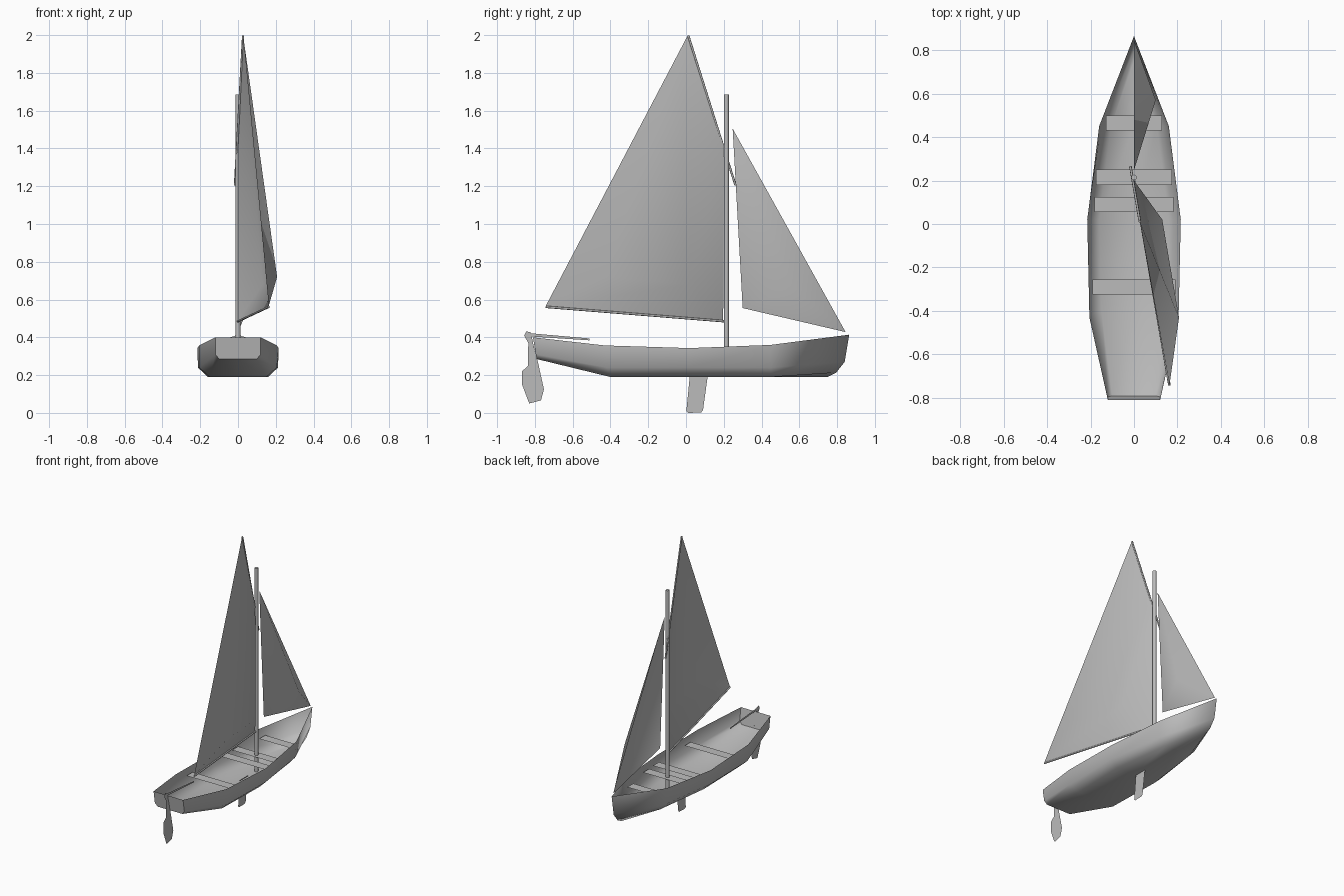
import bpy
import math
from mathutils import Vector

cube = bpy.data.objects.get("Cube")
if cube:
    bpy.data.objects.remove(cube, do_unlink=True)

GREY = (0.5, 0.5, 0.5, 1)
grey = bpy.data.materials.new("plain grey")
grey.use_nodes = True
grey.diffuse_color = GREY
grey.node_tree.nodes["Principled BSDF"].inputs["Base Color"].default_value = GREY


def finish(obj, angle=None):
    obj.data.materials.clear()
    obj.data.materials.append(grey)
    if angle:
        bpy.ops.object.select_all(action="DESELECT")
        obj.select_set(True)
        bpy.context.view_layer.objects.active = obj
        bpy.ops.object.shade_smooth_by_angle(angle=math.radians(angle))
    return obj


def mesh_object(name, verts, faces, angle=None):
    mesh = bpy.data.meshes.new(name)
    mesh.from_pydata(verts, [], faces)
    mesh.validate()
    obj = bpy.data.objects.new(name, mesh)
    bpy.context.collection.objects.link(obj)
    return finish(obj, angle)


def rod(name, start, end, radius, sides=8):
    a, b = Vector(start), Vector(end)
    bpy.ops.mesh.primitive_cylinder_add(vertices=sides, radius=radius, depth=(b - a).length,
                                        location=(a + b) / 2)
    obj = bpy.context.object
    obj.name = name
    obj.rotation_mode = "QUATERNION"
    obj.rotation_quaternion = (b - a).to_track_quat("Z", "Y")
    return finish(obj, 50)


def centre_plate(name, outline):
    # Thin sheet standing on the centreline, given as (y, z) points
    return mesh_object(name, [(0, y, z) for y, z in outline], [list(range(len(outline)))])


# Hull: half sections from keel to gunwale, mirrored into an open shell
sections = [
    [(0, -0.79, 0.285), (0.1, -0.79, 0.285), (0.12, -0.795, 0.31), (0.12, -0.81, 0.40)],
    [(0, -0.40, 0.19), (0.15, -0.40, 0.19), (0.205, -0.42, 0.24), (0.205, -0.43, 0.357)],
    [(0, 0.02, 0.19), (0.16, 0.02, 0.19), (0.212, 0.02, 0.24), (0.215, 0.02, 0.343)],
    [(0, 0.45, 0.19), (0.105, 0.45, 0.19), (0.15, 0.45, 0.24), (0.16, 0.45, 0.36)],
    [(0, 0.75, 0.19), (0, 0.795, 0.213), (0, 0.84, 0.27), (0, 0.864, 0.414)],
]
verts, faces = [], []
for half in sections:
    verts += [(-x, y, z) for x, y, z in reversed(half[1:])] + half
ring = 7
for s in range(len(sections) - 1):
    for i in range(ring - 1):
        a = s * ring + i
        faces.append((a, a + 1, a + ring + 1, a + ring))
faces.append(tuple(reversed(range(ring))))
hull = mesh_object("hull", verts, faces, 60)
# Weld the two sides together along the stem
weld = hull.modifiers.new("weld_stem", "WELD")
weld.merge_threshold = 0.0005

# Benches across the hull
for i, (y, half) in enumerate([(0.465, 0.128), (0.215, 0.174), (0.09, 0.182), (-0.29, 0.19)]):
    mesh_object(f"bench_{i + 1}",
                [(-half, y - 0.035, 0.31), (half, y - 0.035, 0.31),
                 (half, y + 0.035, 0.31), (-half, y + 0.035, 0.31)], [(0, 1, 2, 3)])

# Spars
peak, clew = (0.027, 0.01, 2.0), (0.163, -0.742, 0.567)
rod("mast", (0, 0.214, 0.19), (0, 0.214, 1.685), 0.013, 12)
rod("boom", (0, 0.2, 0.485), (0.163, -0.742, 0.561), 0.006)
rod("gaff", (-0.016, 0.262, 1.205), (0.027, 0.012, 1.997), 0.006)

# Mainsail: four corners and two belly points
mesh_object("mainsail",
            [(0, 0.197, 0.49), (0, 0.2, 1.40), peak, clew, (0.207, -0.43, 0.72), (0.13, 0.02, 0.68)],
            [(0, 5, 1), (1, 5, 2), (2, 5, 4), (2, 4, 3), (3, 4, 5), (3, 5, 0)], 80)

# Foresail: three corners and one belly point
mesh_object("foresail",
            [(0, 0.247, 1.505), (0, 0.30, 0.555), (0, 0.845, 0.428), (0.1, 0.57, 0.66)],
            [(0, 1, 3), (1, 2, 3), (2, 0, 3)], 80)

# Steering gear and keel plate
centre_plate("rudder", [(-0.83, 0.05), (-0.768, 0.066), (-0.752, 0.124), (-0.784, 0.27),
                        (-0.81, 0.37), (-0.82, 0.425), (-0.845, 0.432), (-0.857, 0.41),
                        (-0.835, 0.37), (-0.836, 0.25), (-0.868, 0.22), (-0.868, 0.15)])
centre_plate("tiller", [(-0.83, 0.405), (-0.51, 0.384), (-0.51, 0.394), (-0.83, 0.422)])
centre_plate("centreboard", [(0.02, 0.195), (0.115, 0.195), (0.09, 0.015), (0.08, 0.002),
                             (0.012, 0.0), (0.002, 0.01)])
